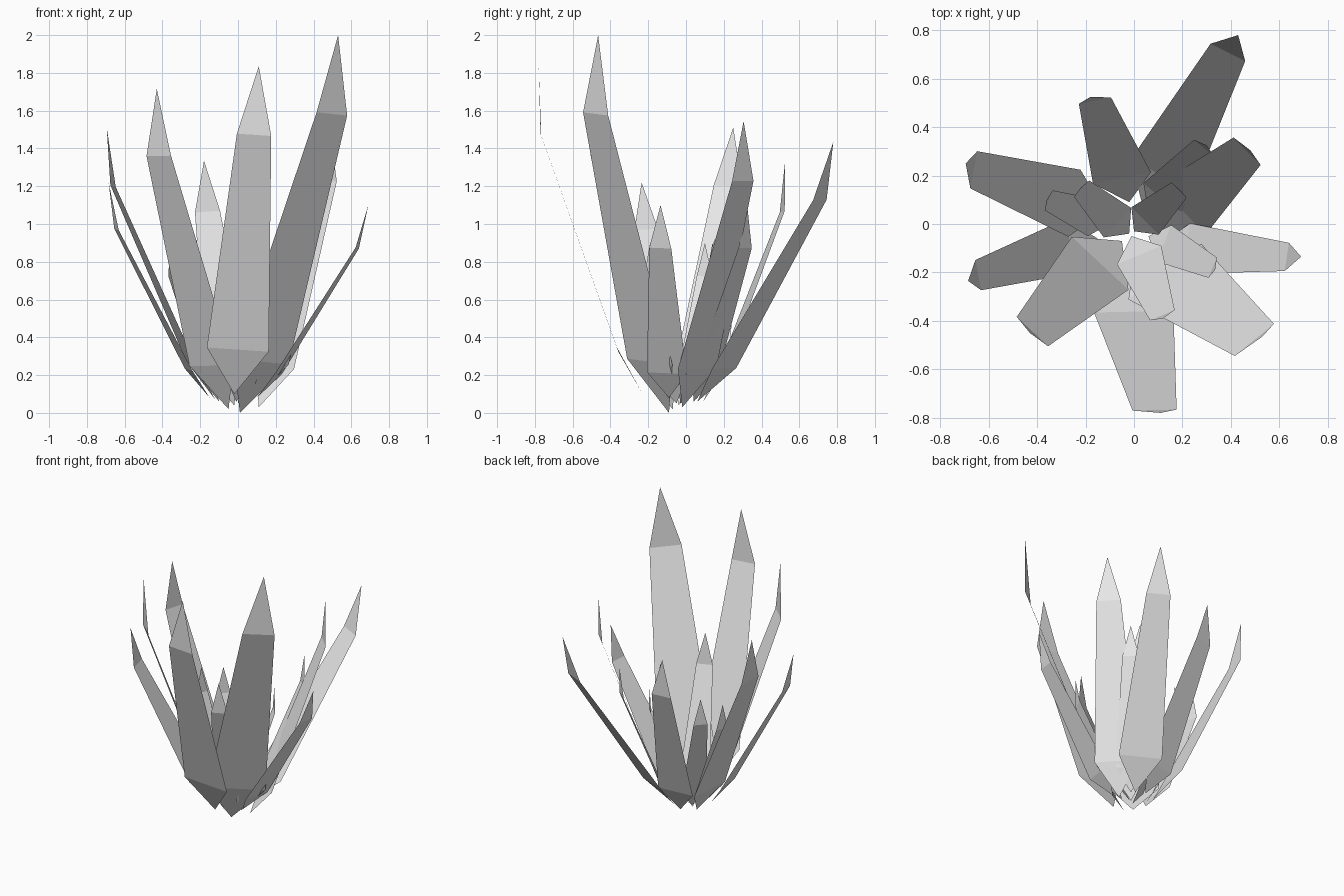
import bpy
import math
from mathutils import Vector

cube = bpy.data.objects.get("Cube")
if cube:
    bpy.data.objects.remove(cube, do_unlink=True)

# One plain grey for every leaf
grey = bpy.data.materials.new("pale_grey")
grey.use_nodes = True
grey.diffuse_color = (0.8, 0.8, 0.8, 1)
grey.node_tree.nodes["Principled BSDF"].inputs["Base Color"].default_value = (0.8, 0.8, 0.8, 1)

# Leaf template, as fractions of the leaf length: (distance along, outward bow, half width)
LOWER = (0.145, 0.03, 0.09)
UPPER = (0.808, 0.054, 0.05)


def leaf(name, base, tip, facing):
    """Flat bent blade from base to tip; facing is the compass angle of its width."""
    base, tip = Vector(base), Vector(tip)
    chord = tip - base
    length = chord.length
    along = chord.normalized()
    angle = math.radians(facing)
    across = Vector((math.cos(angle), math.sin(angle), 0))
    across = (across - along * across.dot(along)).normalized()
    outward = across.cross(along)
    if outward.z > 0:
        outward.negate()

    def pair(station):
        distance, bow, half = station
        middle = base + (along * distance + outward * bow) * length
        return [middle - across * half * length, middle + across * half * length]

    points = [base] + pair(LOWER) + pair(UPPER) + [tip]
    faces = [(0, 2, 1), (1, 2, 4, 3), (3, 4, 5)]
    # Keep the upper side facing the middle of the plant
    if across.cross(along).dot(outward) > 0:
        faces = [face[::-1] for face in faces]
    mesh = bpy.data.meshes.new(name)
    mesh.from_pydata(points, [], faces)
    mesh.materials.append(grey)
    mesh.update()
    obj = bpy.data.objects.new(name, mesh)
    bpy.context.collection.objects.link(obj)
    return obj


# Large outer leaves
leaf("front_leaf", (-0.02, -0.23, 0.10), (0.11, -0.78, 1.835), 0)
leaf("front_right_leaf", (-0.05, -0.07, 0.02), (-0.43, -0.45, 1.715), -43)
leaf("front_left_leaf", (0.01, -0.09, 0), (0.53, -0.465, 2), -322)
leaf("right_front_leaf", (-0.15, -0.06, 0.08), (-0.685, -0.235, 1.22), -81)
leaf("right_back_leaf", (-0.12, 0.05, 0.07), (-0.695, 0.25, 1.51), 81)
leaf("back_leaf", (-0.02, 0.09, 0.06), (-0.18, 0.525, 1.335), 10)
leaf("back_left_long_leaf", (0.04, 0.06, 0.06), (0.43, 0.78, 1.435), -26)
leaf("back_left_leaf", (0.11, -0.02, 0.03), (0.48, 0.305, 1.545), -45)
leaf("left_leaf", (0.10, -0.09, 0.08), (0.69, -0.135, 1.10), 80)

# Small inner leaves
leaf("inner_back_left_leaf", (0.06, 0.04, 0.06), (0.30, 0.325, 1.09), -40)
leaf("inner_centre_leaf", (0, -0.03, 0.05), (0.19, 0.14, 0.90), -45)
leaf("inner_right_leaf", (-0.10, 0, 0.06), (-0.36, 0.10, 0.90), 68)
leaf("inner_back_right_leaf", (-0.02, -0.04, 0.04), (-0.22, 0.15, 0.92), 47)
leaf("inner_front_leaf", (-0.01, -0.05, 0.06), (0.12, -0.39, 1.10), 23)
leaf("inner_left_leaf", (0.06, -0.05, 0.05), (0.335, -0.19, 0.90), 68)
